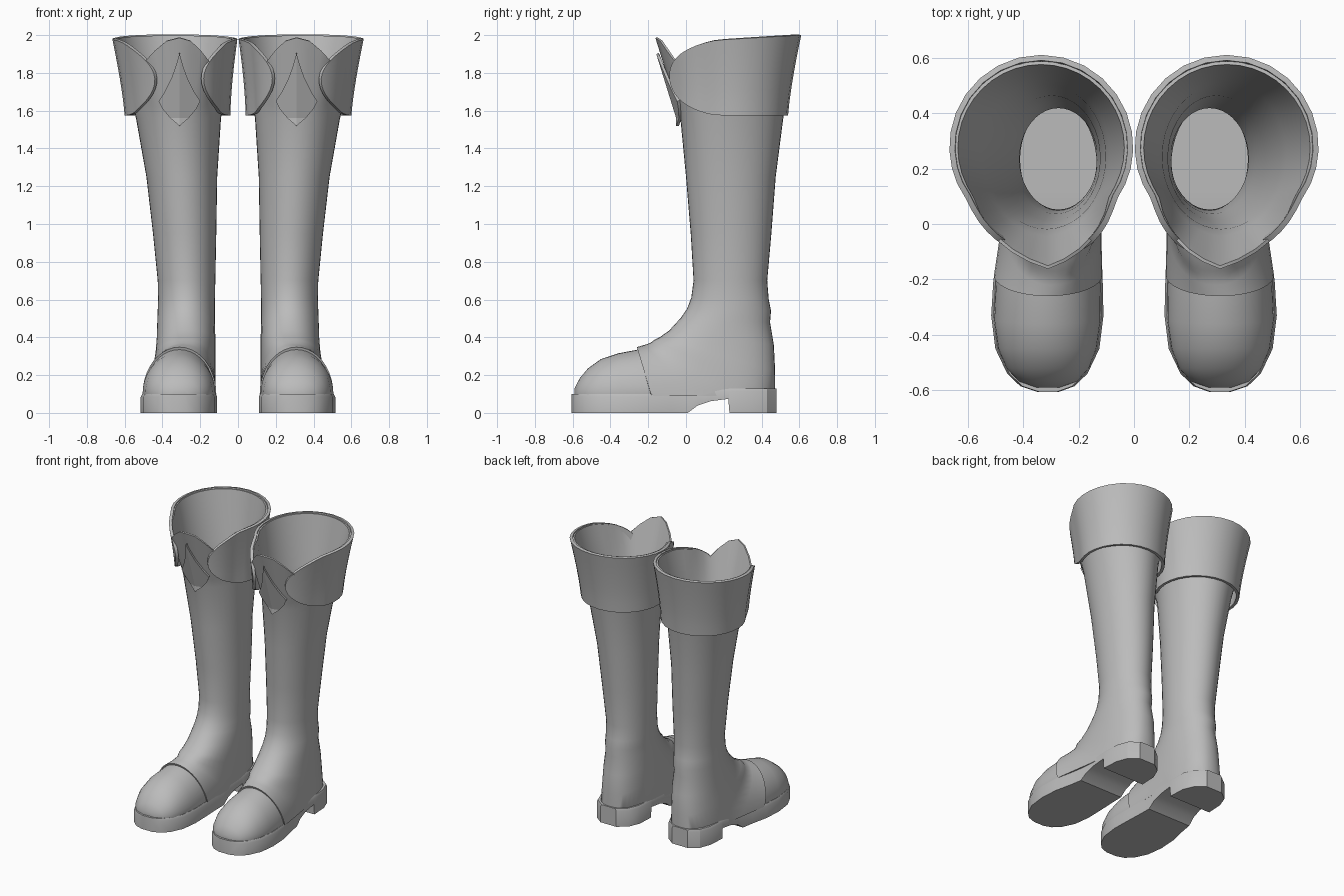
import bpy, bmesh
from math import sin, cos, pi, radians, sqrt, copysign

cube = bpy.data.objects.get("Cube")
if cube:
    bpy.data.objects.remove(cube)

leather = bpy.data.materials.new("grey_leather")
leather.use_nodes = True
GREY = (0.5, 0.5, 0.5, 1)
leather.diffuse_color = GREY
leather.node_tree.nodes["Principled BSDF"].inputs["Base Color"].default_value = GREY

N = 40            # points around the boot shaft


def loft(name, rings, closed=True, cap_start=False, cap_end=False, thick=0, angle=40):
    """Skin a list of rings, thicken it and mirror it to make the pair."""
    bm = bmesh.new()
    rows = [[bm.verts.new(p) for p in ring] for ring in rings]
    n = len(rows[0])
    for a, b in zip(rows, rows[1:]):
        for i in range(n if closed else n - 1):
            j = (i + 1) % n
            bm.faces.new((a[i], a[j], b[j], b[i]))
    if cap_start:
        bm.faces.new(rows[0][::-1])
    if cap_end:
        bm.faces.new(rows[-1])
    bmesh.ops.remove_doubles(bm, verts=bm.verts, dist=0.0003)
    if cap_start or cap_end:
        bmesh.ops.recalc_face_normals(bm, faces=bm.faces)
    mesh = bpy.data.meshes.new(name)
    bm.to_mesh(mesh)
    bm.free()
    mesh.materials.append(leather)
    ob = bpy.data.objects.new(name, mesh)
    bpy.context.collection.objects.link(ob)
    bpy.ops.object.select_all(action='DESELECT')
    ob.select_set(True)
    bpy.context.view_layer.objects.active = ob
    if thick:
        mod = ob.modifiers.new("thickness", 'SOLIDIFY')
        mod.thickness = thick
        mod.offset = -1
        bpy.ops.object.modifier_apply(modifier=mod.name)
    mod = ob.modifiers.new("pair", 'MIRROR')
    mod.use_mirror_merge = False
    bpy.ops.object.modifier_apply(modifier=mod.name)
    bpy.ops.object.shade_smooth_by_angle(angle=radians(angle))
    return ob


def front_angle(a):
    """Degrees away from the front, 0 to 180."""
    a = a % 360
    return min(a, 360 - a)


def polar(cx, cy, r, a, z, bulge=1):
    """Point around the boot top, drawn out to a peak at the front."""
    b = bulge * 0.125 * max(0, 1 - front_angle(a) / 55)
    t = radians(a)
    return (cx - 0.2 * b + (r + b) * sin(t), cy - (r + b) * cos(t), z)


def flap(a):
    """Bottom and top height of the folded cuff at an angle."""
    s = min(1, max(0, (front_angle(a) - 20) / 55))
    f = sqrt(1 - (1 - s) ** 2)
    rise = 0.04 * (1 - cos(radians(a))) / 2
    return 1.77 - 0.195 * f, 1.77 + (0.19 + rise) * f


def section(fy, fz, by, bz, xl, xr, e):
    """Tilted oval from a front point to a back point, flat on the sole."""
    pts = []
    for i in range(N):
        t = 2 * pi * i / N
        c, s = cos(t), sin(t)
        c = copysign(abs(c) ** e, c)
        s = copysign(abs(s) ** e, s)
        y = (fy + by) / 2 + (fy - by) / 2 * c
        z = (fz + bz) / 2 + (fz - bz) / 2 * c
        pts.append(((xl + xr) / 2 + (xr - xl) / 2 * s, y, max(z, 0.09)))
    return pts


# Upper: toe, stepped toe cap seam, instep, heel and shaft
upper = [section(*p) for p in (
    (-.59, .13, -.59, .07, .27, .35, 1),
    (-.565, .18, -.57, .02, .205, .415, 1),
    (-.52, .235, -.52, -.03, .162, .46, 1),
    (-.45, .285, -.45, -.08, .135, .49, 1),
    (-.36, .315, -.33, -.11, .12, .505, 1),
    (-.255, .335, -.12, -.13, .122, .498, 1),
    (-.26, .348, -.11, -.15, .115, .505, 1),
    (-.22, .36, .25, -.12, .118, .47, .9),
    (-.19, .37, .45, -.04, .12, .45, .85),
    (-.17, .385, .472, .10, .12, .445, .8),
    (-.14, .40, .472, .22, .12, .437, .85),
    (-.09, .435, .465, .36, .12, .43, .9),
    (-.03, .5, .445, .48, .122, .427, 1),
    (.005, .55, .45, .54, .123, .425, 1),
    (.028, .61, .438, .6, .122, .423, 1),
    (.04, .7, .43, .7, .12, .425, 1),
    (.025, .95, .452, .95, .115, .45, 1),
    (.0, 1.25, .475, 1.25, .11, .485, 1),
    (-.03, 1.56, .515, 1.56, .09, .54, 1))]

# Flared collar with a rounded tongue at the front
base = upper[-1]
rim = []
for i in range(N):
    a = 360 * i / N
    petal = 1.985 - 0.13 * (front_angle(a) / 25) ** 2
    rim.append(polar(.335, .275, .312, a, max(petal, flap(a)[1] - .004)))
for k in range(1, 6):
    t = k / 5
    upper.append([tuple(p + (q - p) * t for p, q in zip(b, r))
                  for b, r in zip(base, rim)])
loft("boot_upper", upper, cap_start=True, thick=0.012)

# Folded cuff, open at the front with two rounded flaps
STEPS, ROWS = 36, 6
cuff = []
for j in range(ROWS + 1):
    row = []
    for i in range(STEPS + 1):
        a = 20 + 320 * (0.5 - 0.5 * cos(pi * i / STEPS))
        low, high = flap(a)
        z = low + (high - low) * j / ROWS
        w = max(0, (z - 1.57) / 0.43)
        row.append(polar(.32 + .015 * w, .26 + .015 * w, .28 + .055 * w ** 1.4, a, z))
    cuff.append(row)
loft("folded_cuff", cuff, closed=False, thick=0.02)

# Pointed front badge with a centre crease
badge = []
for z, w in ((1.52, .001), (1.56, .048), (1.61, .09), (1.65, .11),
             (1.70, .078), (1.77, .043), (1.84, .018), (1.90, .001)):
    y = -.052 - .31 * max(0, z - 1.56)
    badge.append([(.31 + s * w, y + abs(s) * w * .3, z) for s in (-1, 0, 1)])
loft("front_badge", badge, closed=False, thick=0.015, angle=15)

# Sole with raised arch and heel block: y, left x, right x, bottom z, top z
sole = []
for y, xl, xr, low, top in (
        (-.605, .27, .35, 0, .1), (-.585, .215, .41, 0, .1),
        (-.54, .168, .457, 0, .1), (-.45, .125, .5, 0, .1),
        (-.33, .11, .515, 0, .1), (-.2, .113, .507, 0, .1),
        (-.08, .118, .48, 0, .112), (.01, .12, .465, 0, .124),
        (.06, .12, .46, .038, .13), (.13, .12, .455, .062, .13),
        (.224, .12, .452, .074, .13), (.23, .12, .452, 0, .13),
        (.35, .125, .445, 0, .13), (.43, .16, .415, 0, .13),
        (.48, .225, .35, 0, .13)):
    sole.append([(xl, y, low), (xr, y, low), (xr, y, top - .015),
                 (xr - .008, y, top), (xl + .008, y, top), (xl, y, top - .015)])
loft("sole_and_heel", sole, cap_start=True, cap_end=True, angle=30)
